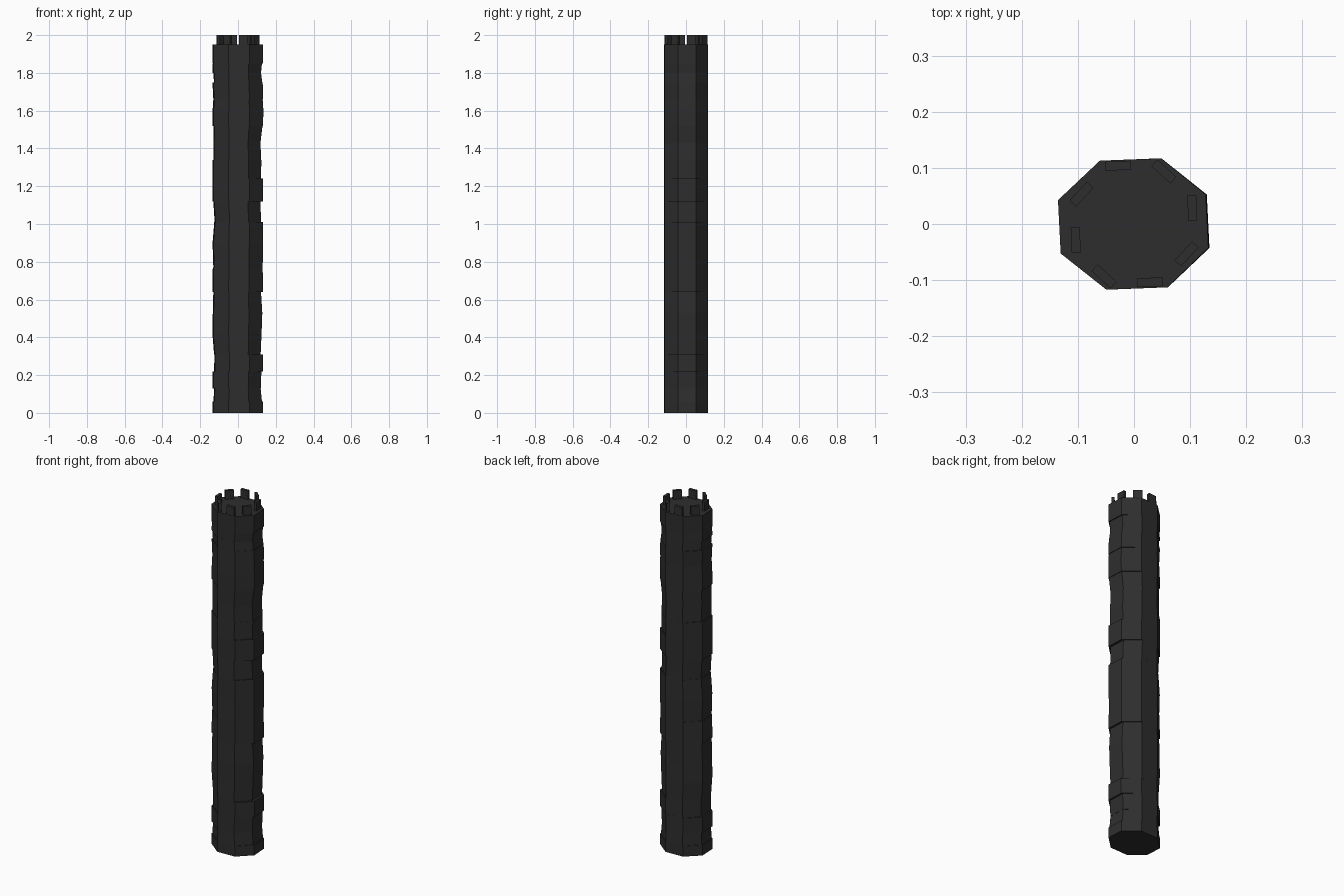
import bpy, bmesh, math
from mathutils import Matrix

if "Cube" in bpy.data.objects:
    bpy.data.objects.remove(bpy.data.objects["Cube"])

stone = bpy.data.materials.new("charcoal stone")
stone.diffuse_color = (0.027, 0.027, 0.027, 1)
stone.use_nodes = True
stone.node_tree.nodes["Principled BSDF"].inputs["Base Color"].default_value = stone.diffuse_color

TILT = math.radians(2.5)
R = 0.115 / math.cos(math.pi / 8)      # corner radius of the octagon

# Courses: bottom z, then left/right half-widths at the bottom and at the top
COURSES = [
    (0.00, .139, .136, .139, .136), (0.06, .133, .130, .130, .123),
    (0.13, .139, .124, .139, .127), (0.22, .130, .137, .128, .137),
    (0.31, .130, .123, .139, .128), (0.42, .139, .128, .137, .132),
    (0.53, .137, .132, .134, .125), (0.64, .139, .136, .137, .134),
    (0.77, .134, .134, .138, .136), (0.89, .139, .136, .129, .136),
    (1.01, .127, .125, .134, .122), (1.12, .139, .136, .139, .136),
    (1.24, .139, .125, .139, .127), (1.34, .132, .126, .132, .122),
    (1.43, .134, .122, .132, .133), (1.52, .139, .136, .138, .138),
    (1.60, .138, .138, .134, .134), (1.66, .134, .137, .139, .134),
    (1.75, .131, .132, .133, .125), (1.80, .139, .125, .137, .130),
    (1.85, .139, .136, .139, .136),
]
TOP = 1.95


def finish(name, bm):
    bmesh.ops.recalc_face_normals(bm, faces=bm.faces)
    me = bpy.data.meshes.new(name)
    bm.to_mesh(me)
    bm.free()
    me.materials.append(stone)
    ob = bpy.data.objects.new(name, me)
    bpy.context.collection.objects.link(ob)


def ring(bm, z, left, right):
    """Octagon at height z, stretched separately to the left and right."""
    verts = []
    for k in range(8):
        a = math.pi / 8 + k * math.pi / 4 + TILT
        x, y = R * math.cos(a), R * math.sin(a)
        x *= (right if x > 0 else left) / 0.120
        verts.append(bm.verts.new((x, y, z)))
    return verts


# Tower shaft: stack of uneven octagonal courses
bm = bmesh.new()
for i, (z, l0, r0, l1, r1) in enumerate(COURSES):
    z1 = COURSES[i + 1][0] if i + 1 < len(COURSES) else TOP
    lo, hi = ring(bm, z, l0, r0), ring(bm, z1, l1, r1)
    bm.faces.new(lo)
    bm.faces.new(hi)
    for k in range(8):
        n = (k + 1) % 8
        bm.faces.new((lo[k], lo[n], hi[n], hi[k]))
finish("tower_shaft", bm)

# Battlements: one merlon on each of the eight sides, offset to one end
bm = bmesh.new()
for k in range(8):
    m = (Matrix.Rotation(TILT + k * math.pi / 4, 4, 'Z')
         @ Matrix.Translation((0.105, 0.024, 1.97))
         @ Matrix.Diagonal((0.016, 0.046, 0.06, 1)))
    bmesh.ops.create_cube(bm, size=1, matrix=m)
finish("battlements", bm)
